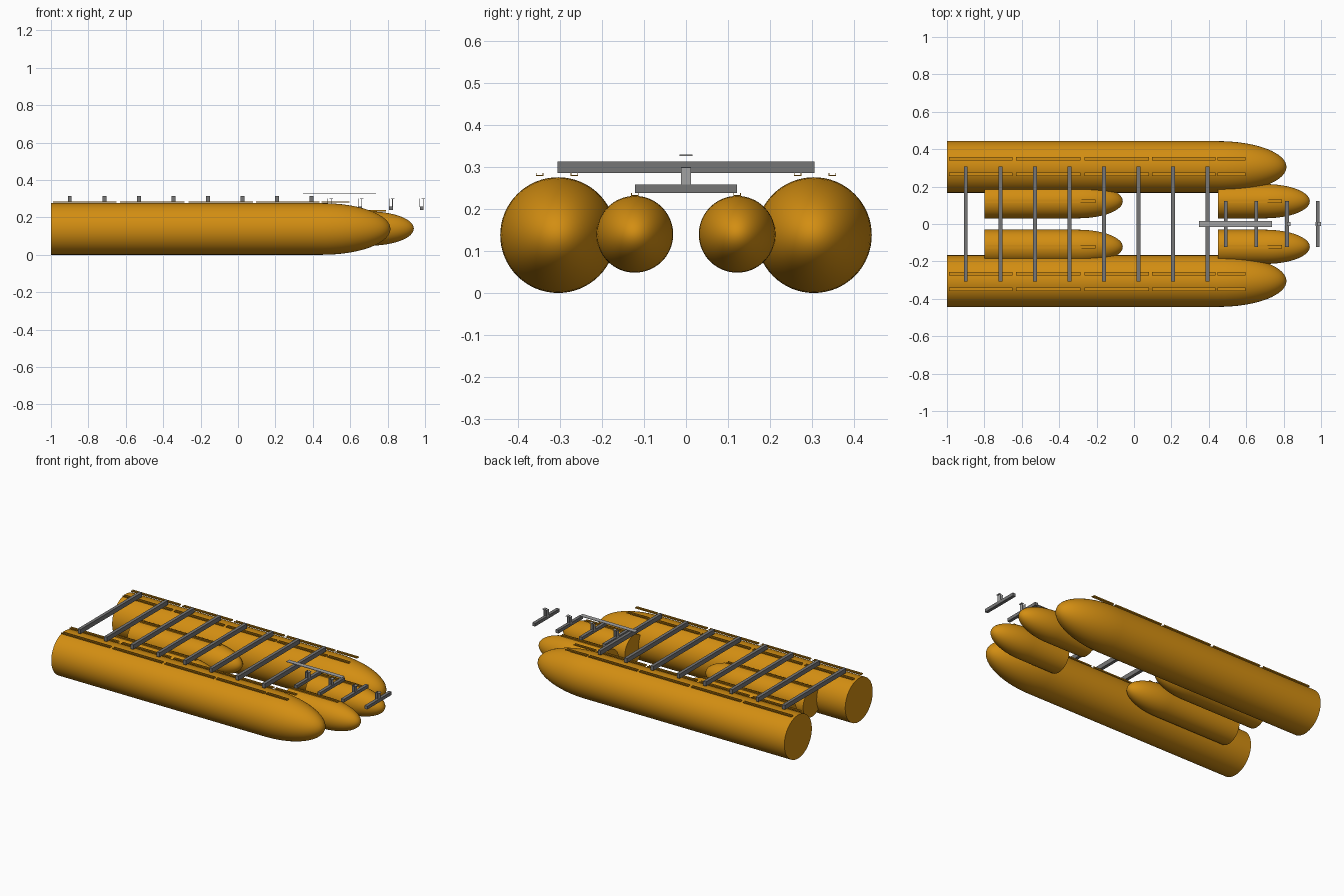
import bpy, bmesh, math

if "Cube" in bpy.data.objects:
    bpy.data.objects.remove(bpy.data.objects["Cube"])


def material(name, rgb):
    m = bpy.data.materials.new(name)
    m.diffuse_color = (*rgb, 1)
    m.use_nodes = True
    m.node_tree.nodes["Principled BSDF"].inputs["Base Color"].default_value = m.diffuse_color
    return m


ORANGE = material("amber orange", (0.65, 0.27, 0.006))
GREY = material("dark grey", (0.18, 0.18, 0.18))
LIGHT = material("light grey", (0.36, 0.36, 0.36))


def finish(name, bm, mat):
    bmesh.ops.recalc_face_normals(bm, faces=bm.faces)
    me = bpy.data.meshes.new(name)
    bm.to_mesh(me)
    bm.free()
    me.materials.append(mat)
    ob = bpy.data.objects.new(name, me)
    bpy.context.collection.objects.link(ob)
    return ob


def boxes(name, mat, parts):
    """One object from boxes given as (x0, x1, y0, y1, z0, z1)."""
    bm = bmesh.new()
    for x0, x1, y0, y1, z0, z1 in parts:
        vs = bmesh.ops.create_cube(bm, size=1)["verts"]
        for v in vs:
            v.co.x = x0 + (v.co.x + 0.5) * (x1 - x0)
            v.co.y = y0 + (v.co.y + 0.5) * (y1 - y0)
            v.co.z = z0 + (v.co.z + 0.5) * (z1 - z0)
    return finish(name, bm, mat)


def float_tube(name, x0, shoulder, tip, y, z, r, sides=64, steps=16):
    """Flat-ended cylinder running into a half-ellipsoid nose."""
    profile = [(x0, r)]
    for i in range(steps):
        a = i / steps * math.pi / 2
        profile.append((shoulder + (tip - shoulder) * math.sin(a), r * math.cos(a)))
    bm = bmesh.new()
    rings = [[bm.verts.new((px, y + pr * math.cos(2 * math.pi * k / sides),
                            z + pr * math.sin(2 * math.pi * k / sides)))
              for k in range(sides)] for px, pr in profile]
    for a, b in zip(rings, rings[1:]):
        for k in range(sides):
            n = (k + 1) % sides
            bm.faces.new((a[k], a[n], b[n], b[k]))
    bm.faces.new(rings[0])
    nose = bm.verts.new((tip, y, z))
    for k in range(sides):
        bm.faces.new((rings[-1][k], rings[-1][(k + 1) % sides], nose))
    ob = finish(name, bm, ORANGE)
    bpy.ops.object.select_all(action='DESELECT')
    ob.select_set(True)
    bpy.context.view_layer.objects.active = ob
    bpy.ops.object.shade_smooth_by_angle(angle=math.radians(35))


def rail(name, y, z, spans, w=0.018, h=0.007, t=0.002):
    """Shallow upward-open channels laid end to end."""
    parts = []
    for x0, x1 in spans:
        parts += [(x0, x1, y - w / 2, y + w / 2, z, z + t),
                  (x0, x1, y - w / 2, y - w / 2 + t, z + t, z + h),
                  (x0, x1, y + w / 2 - t, y + w / 2, z + t, z + h)]
    boxes(name, ORANGE, parts)


LONG = [(-0.99, -0.65), (-0.63, -0.285), (-0.265, 0.08), (0.095, 0.435), (0.447, 0.597)]

# Floats and their rails, mirrored left and right
for s, side in ((-1, "right"), (1, "left")):
    float_tube(f"main_float_{side}", -1, 0.45, 0.815, s * 0.305, 0.138, 0.138)
    float_tube(f"rear_inner_float_{side}", -0.8, -0.30, -0.06, s * 0.122, 0.14, 0.0915)
    float_tube(f"front_inner_float_{side}", 0.45, 0.70, 0.94, s * 0.122, 0.14, 0.0915)
    rail(f"outer_rail_{side}", s * 0.349, 0.279, LONG)
    rail(f"inner_rail_{side}", s * 0.266, 0.279, LONG)
    rail(f"rear_small_rail_{side}", s * 0.122, 0.2315, [(-0.79, -0.206)])
    rail(f"front_small_rail_{side}", s * 0.122, 0.2315, [(0.46, 0.79)])

# Main cross beams
for i in range(8):
    x = -0.899 + i * 0.1846
    boxes(f"cross_beam_{i + 1}", GREY, [(x - 0.01, x + 0.01, -0.307, 0.307, 0.286, 0.314)])

# Short front cross bars with a thin-plate bracket on each
for i in range(4):
    x = 0.49 + i * 0.1643
    boxes(f"front_bar_{i + 1}", GREY, [(x - 0.01, x + 0.01, -0.122, 0.122, 0.239, 0.259)])
    boxes(f"bracket_{i + 1}", LIGHT, [
        (x - 0.012, x - 0.009, -0.012, 0.012, 0.255, 0.300),
        (x + 0.006, x + 0.009, -0.012, 0.012, 0.255, 0.300),
        (x - 0.001, x + 0.017, -0.012, 0.012, 0.298, 0.301)])

# Thin walkway plate above the front beams
boxes("top_plate", LIGHT, [(0.348, 0.737, -0.015, 0.015, 0.327, 0.330)])
